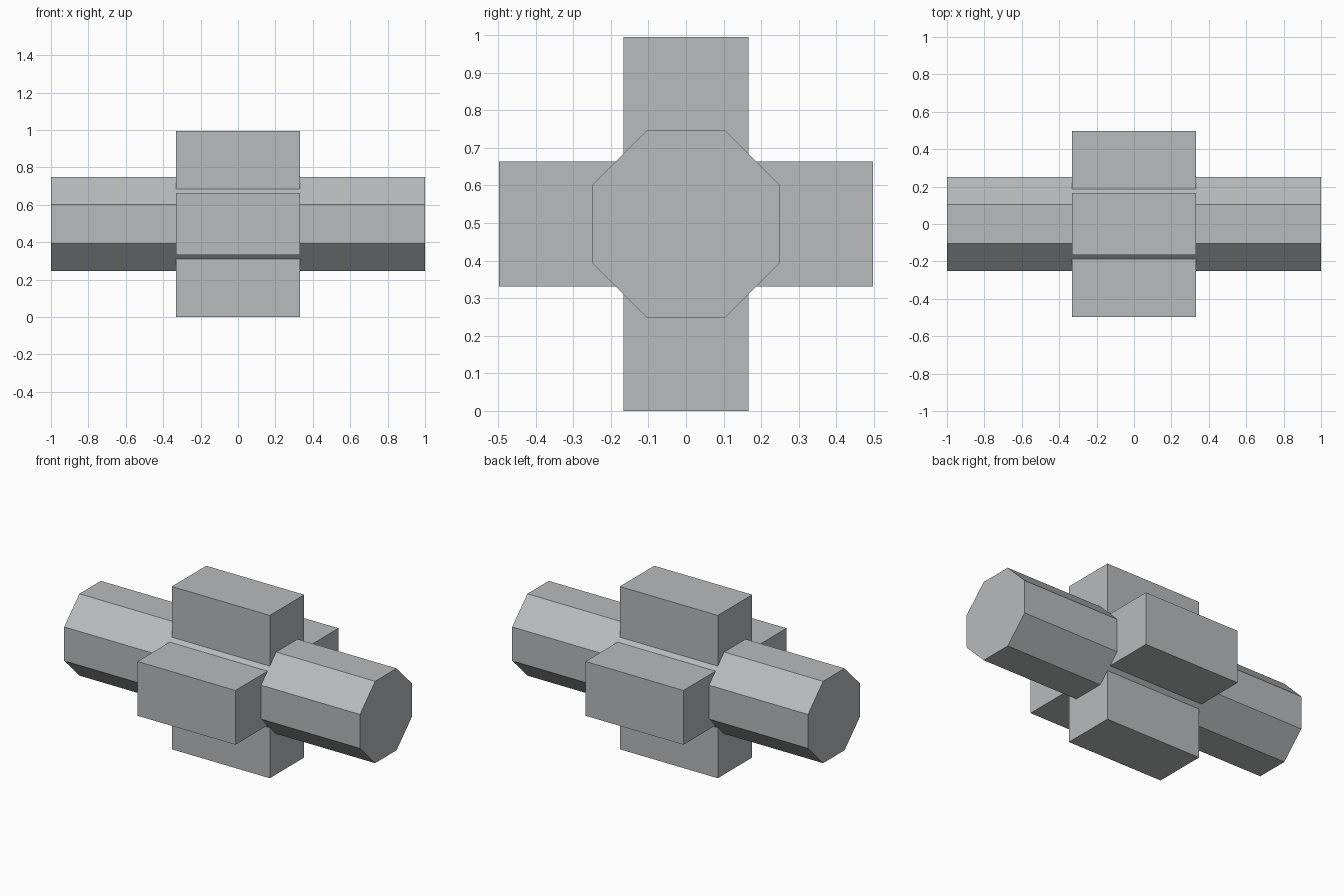
import bpy
import bmesh
import math
from mathutils import Matrix

cube = bpy.data.objects.get("Cube")
if cube:
    bpy.data.objects.remove(cube, do_unlink=True)

LENGTH = 0.995            # long side of each crossing block
THICK = LENGTH / 3
WIDTH = 0.662
CENTRE_Z = LENGTH / 2

grey = bpy.data.materials.new("cool_grey")
grey.use_nodes = True
colour = (0.48, 0.493, 0.505, 1.0)
grey.diffuse_color = colour
grey.node_tree.nodes["Principled BSDF"].inputs["Base Color"].default_value = colour


def add_part(name, bm):
    """Turn a bmesh into a flat-shaded object at the shared centre."""
    bmesh.ops.recalc_face_normals(bm, faces=bm.faces[:])
    mesh = bpy.data.meshes.new(name)
    bm.to_mesh(mesh)
    bm.free()
    mesh.materials.append(grey)
    obj = bpy.data.objects.new(name, mesh)
    obj.location.z = CENTRE_Z
    bpy.context.collection.objects.link(obj)


def add_block(name, size):
    bm = bmesh.new()
    bmesh.ops.create_cube(bm, size=1.0, matrix=Matrix.Diagonal((*size, 1.0)))
    add_part(name, bm)


# Octagonal shaft along x, with flats facing up, down, front and back
bm = bmesh.new()
radius = 0.25 / math.cos(math.pi / 8)
turn = Matrix.Rotation(math.pi / 2, 4, 'Y') @ Matrix.Rotation(math.pi / 8, 4, 'Z')
bmesh.ops.create_cone(bm, cap_ends=True, segments=8, radius1=radius,
                      radius2=radius, depth=2.0, matrix=turn)
add_part("octagonal_shaft", bm)

# Two crossing blocks through the middle of the shaft
add_block("upright_block", (WIDTH, THICK, LENGTH))
add_block("level_block", (WIDTH, LENGTH, THICK))
